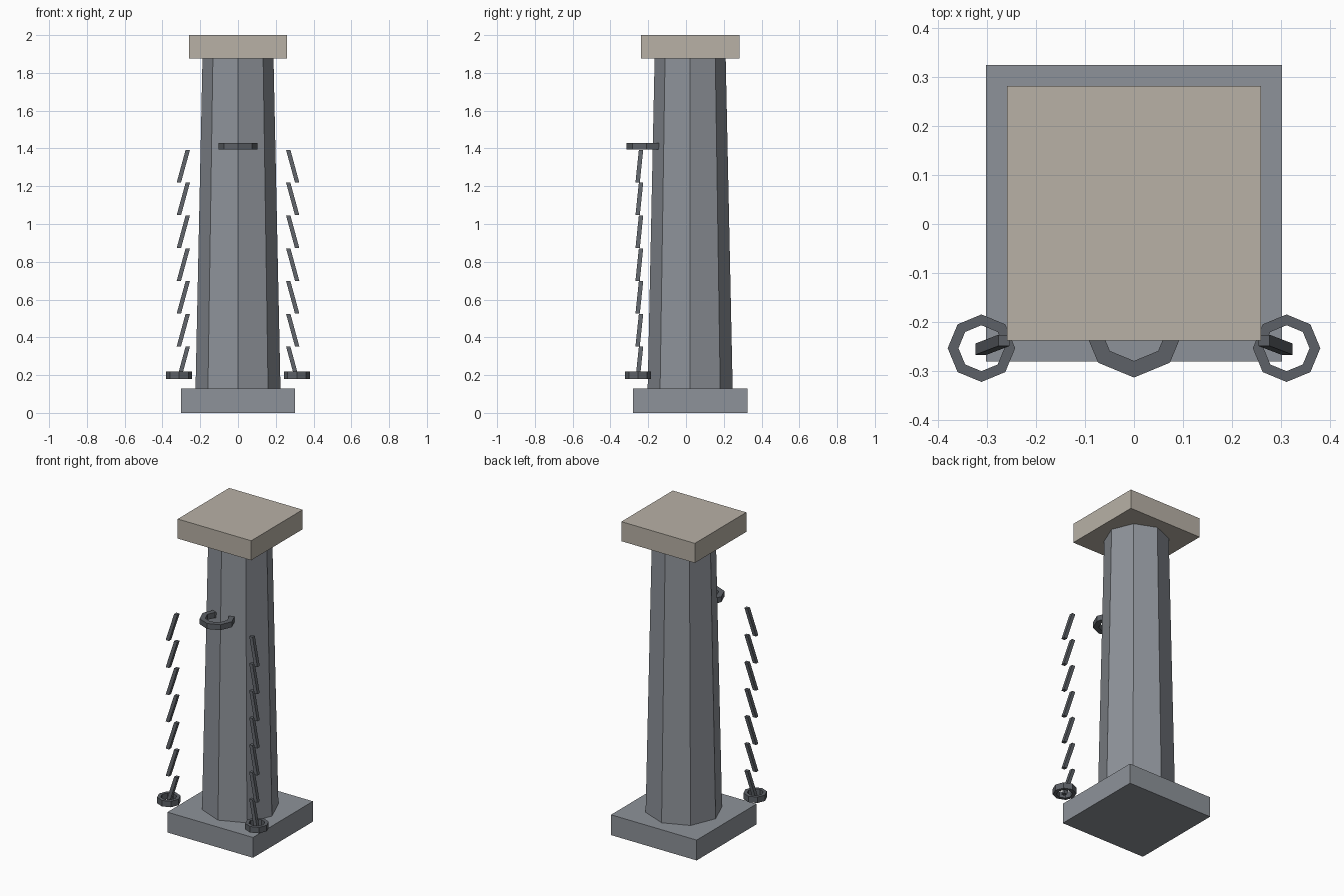
import bpy
import bmesh
import math
from mathutils import Vector

cube = bpy.data.objects.get("Cube")
if cube:
    bpy.data.objects.remove(cube, do_unlink=True)


def material(name, rgb):
    mat = bpy.data.materials.new(name)
    mat.use_nodes = True
    mat.diffuse_color = (*rgb, 1)
    mat.node_tree.nodes["Principled BSDF"].inputs["Base Color"].default_value = (*rgb, 1)
    return mat


STONE = material("blue grey stone", (0.27, 0.29, 0.32))
PALE = material("pale stone", (0.48, 0.44, 0.38))
IRON = material("dark iron", (0.11, 0.12, 0.135))
CENTRE_Y = 0.022


def loft(name, loops, mat, closed=False):
    """Skin matching loops of points; closed joins the last loop to the first."""
    bm = bmesh.new()
    rows = [[bm.verts.new(p) for p in loop] for loop in loops]
    n = len(rows[0])
    pairs = list(zip(rows, rows[1:]))
    if closed:
        pairs.append((rows[-1], rows[0]))
    else:
        bm.faces.new(rows[0])
        bm.faces.new(rows[-1])
    for a, b in pairs:
        for i in range(n):
            j = (i + 1) % n
            bm.faces.new((a[i], a[j], b[j], b[i]))
    bmesh.ops.recalc_face_normals(bm, faces=bm.faces)
    mesh = bpy.data.meshes.new(name)
    bm.to_mesh(mesh)
    bm.free()
    mesh.materials.append(mat)
    obj = bpy.data.objects.new(name, mesh)
    bpy.context.collection.objects.link(obj)
    return obj


def square(x, y, z, half):
    return [Vector((x + sx * half, y + sy * half, z))
            for sx, sy in ((-1, -1), (1, -1), (1, 1), (-1, 1))]


def octagon(x, y, z, radius):
    return [Vector((x + radius * math.cos(i * math.pi / 4),
                    y + radius * math.sin(i * math.pi / 4), z)) for i in range(8)]


def ring(name, x, y, z0, z1, outer, inner):
    return loft(name, [octagon(x, y, z0, outer), octagon(x, y, z1, outer),
                       octagon(x, y, z1, inner), octagon(x, y, z0, inner)], IRON, True)


# Pillar
loft("base_slab", [square(0, CENTRE_Y, 0, 0.303), square(0, CENTRE_Y, 0.13, 0.303)], STONE)
loft("column", [octagon(0, CENTRE_Y, 0.13, 0.225), octagon(0, CENTRE_Y, 1.88, 0.188)], STONE)
loft("cap_slab", [square(0, CENTRE_Y, 1.875, 0.26), square(0, CENTRE_Y, 2, 0.26)], PALE)

# Ring set into the front of the column
ring("wall_ring", 0, -0.21, 1.395, 1.43, 0.104, 0.07)

# Hanging chains of slanted links, each ending in a shackle
for side, label in ((1, "left"), (-1, "right")):
    for k in range(7):
        top = 1.392 - k * 0.1735
        loft(f"{label}_chain_link_{k + 1}",
             [square(side * 0.313, -0.256, top - 0.172, 0.0115),
              square(side * 0.266, -0.238, top, 0.0115)], IRON)
    ring(f"{label}_shackle", side * 0.312, -0.254, 0.18, 0.218, 0.069, 0.047)
